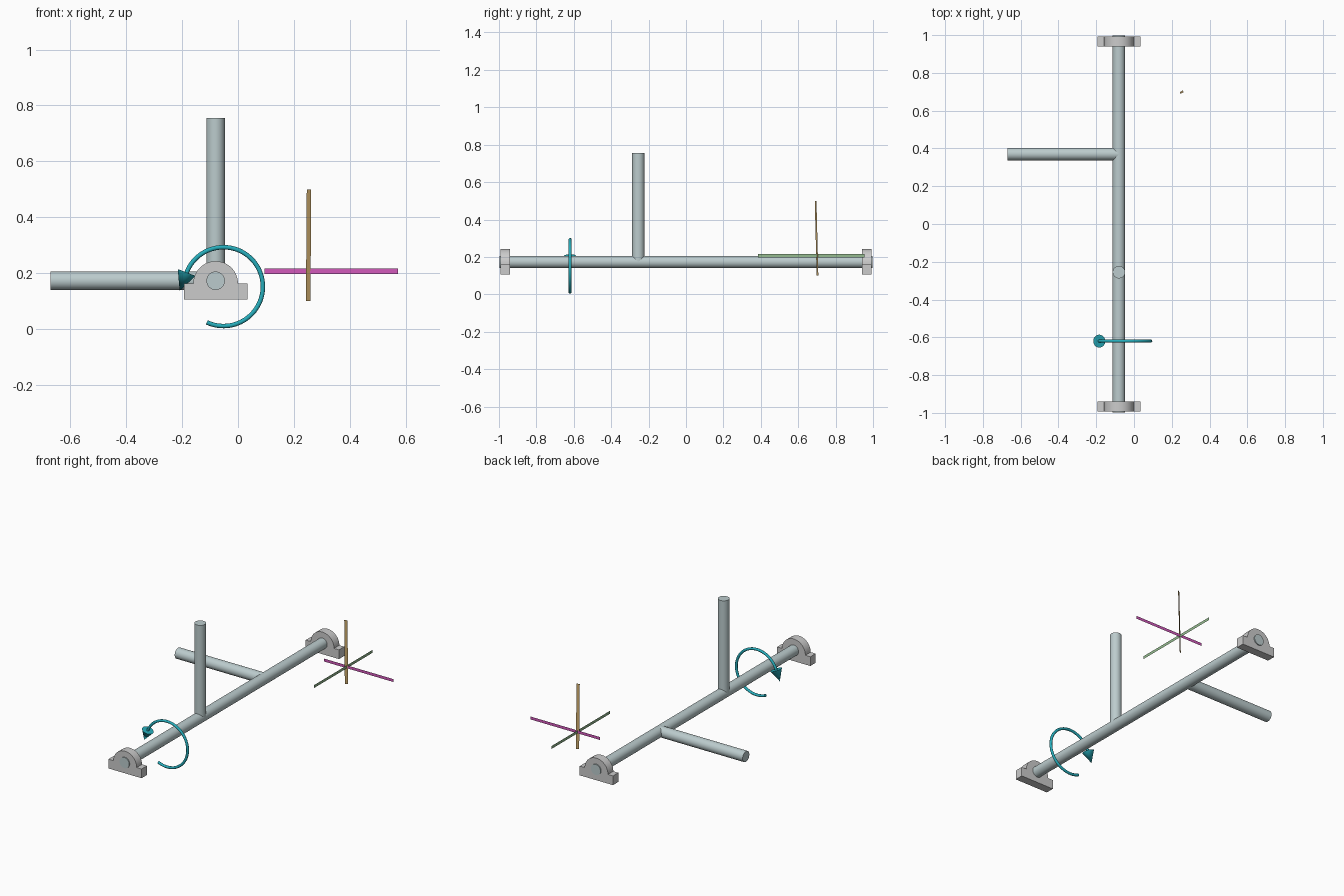
import bpy, bmesh
from math import sin, cos, pi, radians
from mathutils import Vector

if "Cube" in bpy.data.objects:
    bpy.data.objects.remove(bpy.data.objects["Cube"])

CX, CZ, R = -0.08, 0.173, 0.033


def material(name, rgb):
    m = bpy.data.materials.new(name)
    m.diffuse_color = (*rgb, 1)
    m.use_nodes = True
    m.node_tree.nodes["Principled BSDF"].inputs["Base Color"].default_value = m.diffuse_color
    return m


STEEL = material("steel", (0.50, 0.60, 0.61))
TEAL = material("teal", (0.02, 0.42, 0.50))
MAGENTA = material("magenta", (0.65, 0.10, 0.50))
OCHRE = material("ochre", (0.60, 0.40, 0.15))
GREEN = material("green", (0.30, 0.50, 0.28))


def smooth(ob):
    bpy.ops.object.select_all(action='DESELECT')
    ob.select_set(True)
    bpy.context.view_layer.objects.active = ob
    bpy.ops.object.shade_smooth_by_angle(angle=radians(35))


def cone(name, a, b, r1, r2, mat):
    a, b = Vector(a), Vector(b)
    bpy.ops.mesh.primitive_cone_add(vertices=48, radius1=r1, radius2=r2,
                                    depth=(b - a).length, location=(a + b) / 2)
    ob = bpy.context.object
    ob.name = name
    ob.rotation_euler = (b - a).to_track_quat('Z', 'Y').to_euler()
    ob.data.materials.append(mat)
    smooth(ob)


def mesh_object(name, bm, mat=None):
    me = bpy.data.meshes.new(name)
    bm.to_mesh(me)
    bm.free()
    ob = bpy.data.objects.new(name, me)
    bpy.context.collection.objects.link(ob)
    if mat:
        me.materials.append(mat)
    return ob


# Shaft with two radial arms
cone("shaft", (CX, -0.998, CZ), (CX, 0.998, CZ), R, R, STEEL)
cone("upright_arm", (CX, -0.255, CZ), (CX, -0.255, 0.756), R, R, STEEL)
cone("side_arm", (CX, 0.37, CZ), (-0.67, 0.37, CZ), R, R, STEEL)


# Pillow block bearings: foot with a half-round top, extruded along y
def bearing(name, y):
    foot, low, shoulder, dome = 0.114, 0.106, 0.163, 0.08
    pts = [(-foot, shoulder), (-foot, low), (foot, low), (foot, shoulder)]
    pts += [(dome * cos(pi * i / 32), shoulder + dome * sin(pi * i / 32)) for i in range(33)]
    bm = bmesh.new()
    face = bm.faces.new([bm.verts.new((CX + x, y - 0.026, z)) for x, z in pts])
    ext = bmesh.ops.extrude_face_region(bm, geom=[face])
    bmesh.ops.translate(bm, vec=(0, 0.052, 0),
                        verts=[v for v in ext["geom"] if isinstance(v, bmesh.types.BMVert)])
    bmesh.ops.recalc_face_normals(bm, faces=bm.faces)
    smooth(mesh_object(name, bm))


bearing("front_bearing", -0.966)
bearing("back_bearing", 0.966)

# Moment arrow: open ring with a cone head
AX, AY, AZ, AR = -0.052, -0.62, 0.152, 0.141
start, end = radians(-115), radians(159)
curve = bpy.data.curves.new("moment_ring", 'CURVE')
curve.dimensions = '3D'
curve.bevel_depth = 0.008
curve.bevel_resolution = 4
curve.use_fill_caps = True
spline = curve.splines.new('POLY')
spline.points.add(64)
for i, p in enumerate(spline.points):
    t = start + (end - start) * i / 64
    p.co = (AX + AR * cos(t), AY, AZ + AR * sin(t), 1)
curve.materials.append(TEAL)
ring = bpy.data.objects.new("moment_ring", curve)
bpy.context.collection.objects.link(ring)

base = Vector((AX + AR * cos(end), AY, AZ + AR * sin(end)))
tangent = Vector((-sin(end), 0, cos(end)))
cone("moment_arrowhead", base, base + tangent * 0.07, 0.034, 0, TEAL)


# Coordinate axes: thin flat strips
def strip(name, a, b, width, mat):
    a, b, w = Vector(a), Vector(b), Vector(width) / 2
    bm = bmesh.new()
    bm.faces.new([bm.verts.new(p) for p in (a - w, b - w, b + w, a + w)])
    mesh_object(name, bm, mat)


strip("x_axis", (0.095, 0.704, 0.207), (0.573, 0.704, 0.207), (0, 0, 0.018), MAGENTA)
strip("y_axis", (0.251, 0.703, 0.10), (0.254, 0.693, 0.50), (0.016, 0.009, 0), OCHRE)
strip("z_axis", (0.252, 0.385, 0.206), (0.252, 0.955, 0.206), (0, 0, 0.018), GREEN)
